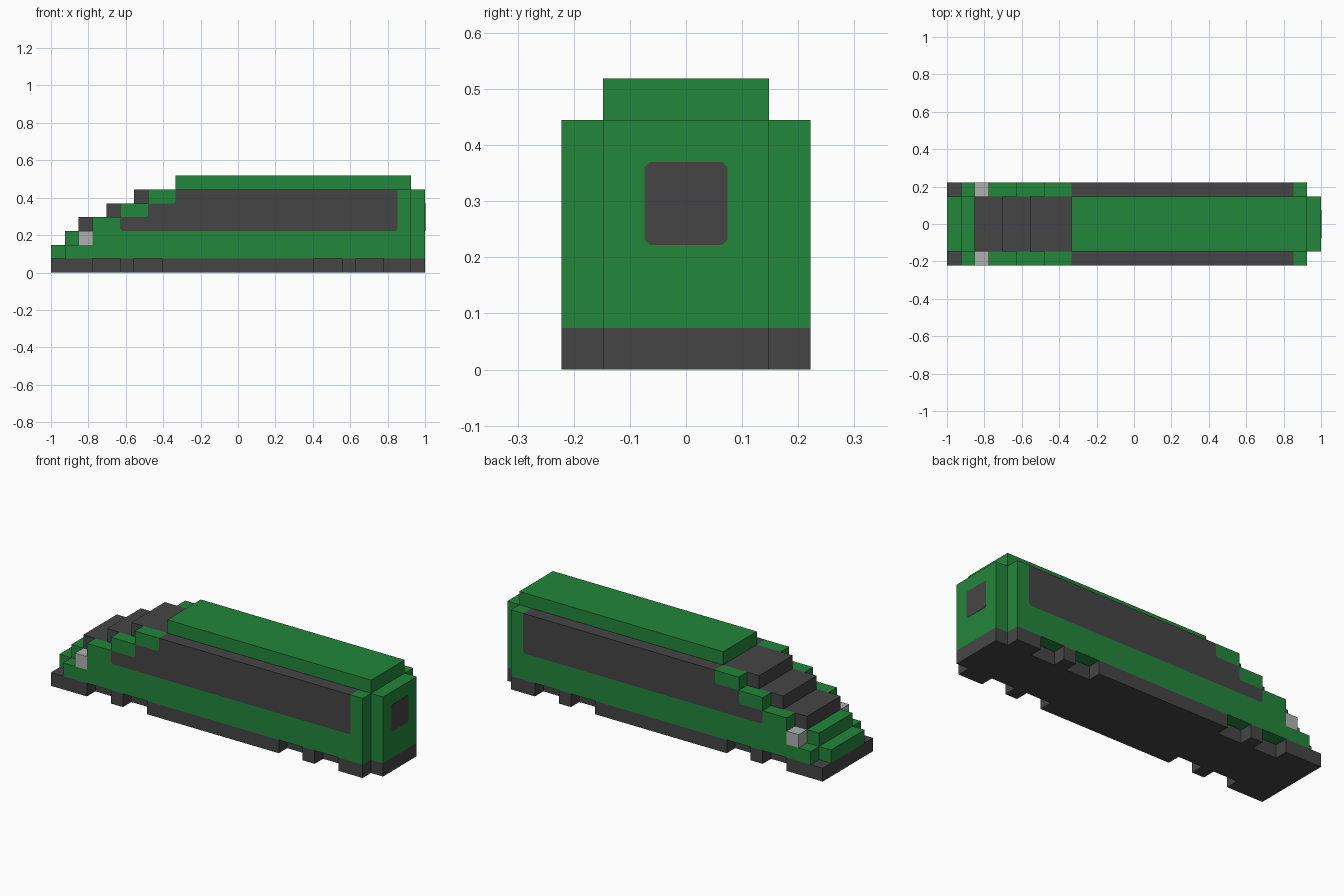
import bpy
import bmesh
from mathutils import Vector

cube = bpy.data.objects.get("Cube")
if cube:
    bpy.data.objects.remove(cube, do_unlink=True)

U = 2 / 27      # one block
TRIM = 0.13     # small corner cut on painted edges, in blocks


def material(name, rgb):
    m = bpy.data.materials.new(name)
    m.use_nodes = True
    m.diffuse_color = (*rgb, 1)
    bsdf = next(n for n in m.node_tree.nodes if n.type == 'BSDF_PRINCIPLED')
    bsdf.inputs["Base Color"].default_value = (*rgb, 1)
    return m


GREEN = material("train green", (0.0165, 0.240, 0.044))
DARK = material("dark grey", (0.060, 0.060, 0.060))
LIGHT = material("light grey", (0.434, 0.434, 0.434))


def trimmed(points):
    """Replace every corner marked with a third value by a small cut."""
    out = []
    for i, p in enumerate(points):
        here = Vector(p[:2])
        if len(p) == 2:
            out.append(here)
            continue
        for q in (points[i - 1], points[(i + 1) % len(points)]):
            out.append(here + (Vector(q[:2]) - here).normalized() * TRIM)
    return out


def extrude(name, points, a, b, mat, axis='Y'):
    """Extrude a profile in block units: (x, z) along Y, or (y, z) along X."""
    bm = bmesh.new()
    verts = []
    for p in trimmed(points):
        co = (p[0], a, p[1]) if axis == 'Y' else (a, p[0], p[1])
        verts.append(bm.verts.new(((co[0] - 13.5) * U, co[1] * U, co[2] * U)))
    face = bm.faces.new(verts)
    ext = bmesh.ops.extrude_face_region(bm, geom=[face])
    step = Vector((0, b - a, 0)) if axis == 'Y' else Vector((b - a, 0, 0))
    bmesh.ops.translate(bm, vec=step * U,
                        verts=[g for g in ext["geom"] if isinstance(g, bmesh.types.BMVert)])
    bmesh.ops.recalc_face_normals(bm, faces=bm.faces)
    mesh = bpy.data.meshes.new(name)
    bm.to_mesh(mesh)
    bm.free()
    mesh.materials.append(mat)
    obj = bpy.data.objects.new(name, mesh)
    bpy.context.collection.objects.link(obj)
    return obj


def rect(x0, x1, z0, z1):
    return [(x0, z0), (x1, z0), (x1, z1), (x0, z1)]


# Central core: chassis, body, stepped windscreen and roof
extrude("chassis", rect(0, 27, 0, 1), -2, 2, DARK)
extrude("body_core", [(0, 1), (27, 1), (27, 6), (9, 6), (9, 3), (1, 3), (1, 2), (0, 2)],
        -2, 2, GREEN)
extrude("windscreen", [(2, 3), (9, 3), (9, 6), (6, 6), (6, 5), (4, 5), (4, 4), (2, 4)],
        -2, 2, DARK)
extrude("roof", rect(9, 26, 6, 7), -2, 2, GREEN)

# Window in the end wall
extrude("end_window", [(-1, 3, 1), (1, 3, 1), (1, 5, 1), (-1, 5, 1)],
        26.99, 27.02, DARK, axis='X')

# Both long sides
for side, s in (("front", -1), ("back", 1)):
    a, b = 2 * s, 3 * s
    # Side wall, with a notch for the lamp and the window opening
    extrude(side + "_side_wall",
            [(1, 1), (26, 1), (26, 6), (25, 6), (25, 3, 1), (5, 3, 1),
             (5, 4), (3, 4), (3, 2), (1, 2)], a, b, GREEN)
    # Stepped green blocks above the nose
    for n, x in ((1, 5), (2, 7)):
        extrude(f"{side}_nose_step_{n}",
                [(x, 3 + n), (x + 2, 3 + n, 1), (x + 2, 4 + n), (x, 4 + n)], a, b, GREEN)
    # Long side window following the steps
    extrude(side + "_side_window",
            [(5, 3, 1), (25, 3, 1), (25, 6), (9, 6), (9, 5, 1), (7, 5),
             (7, 4, 1), (5, 4)], a, b, DARK)
    extrude(side + "_headlight", rect(2, 3, 2, 3), a, b, LIGHT)
    # Skirt blocks with open gaps between them
    for n, (x0, x1) in enumerate(((0, 3), (5, 6), (8, 19), (21, 22), (24, 26)), 1):
        extrude(f"{side}_skirt_{n}", rect(x0, x1, 0, 1), a, b, DARK)
